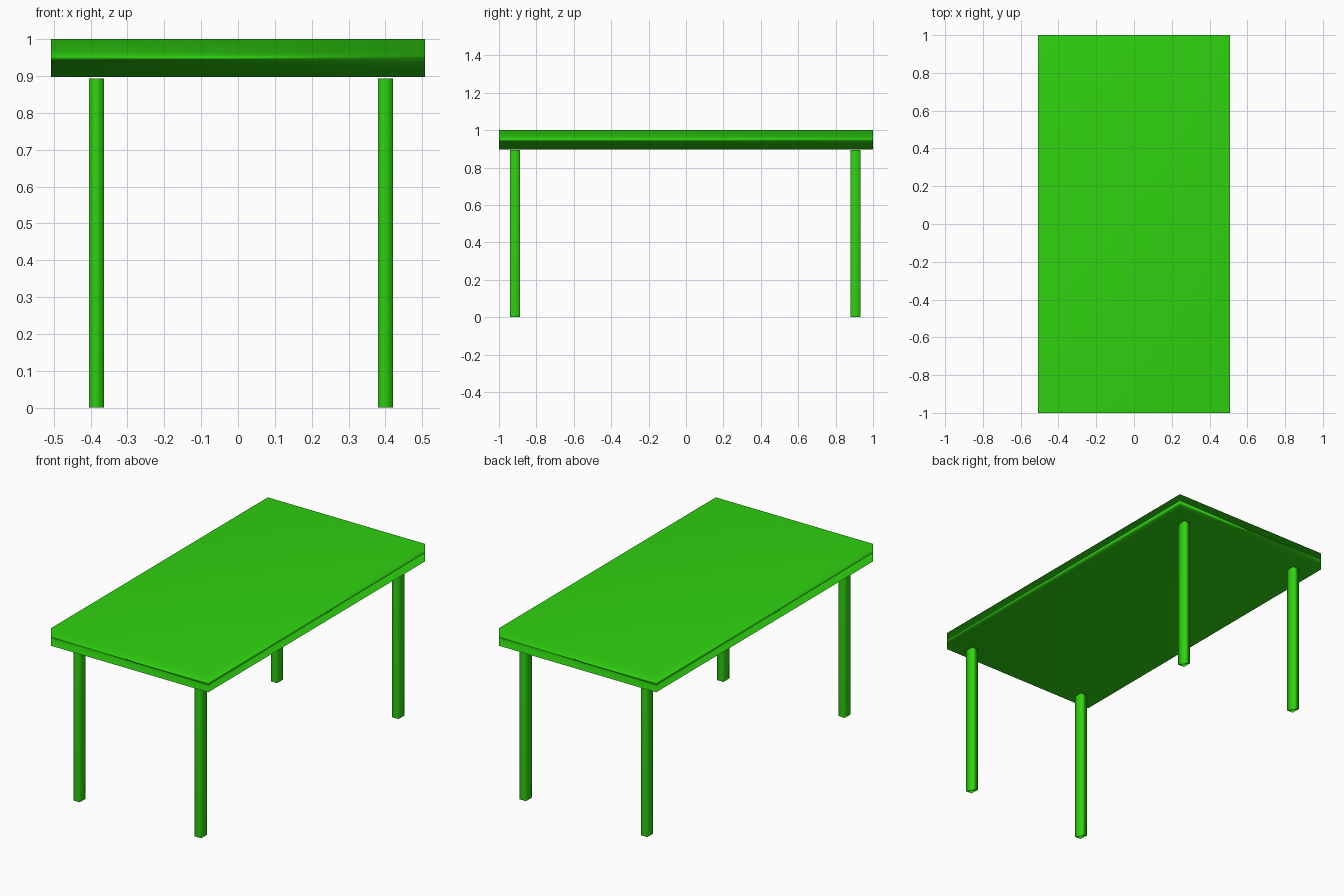
import bpy

cube = bpy.data.objects.get("Cube")
if cube:
    bpy.data.objects.remove(cube, do_unlink=True)

# Single flat green for the whole table
green = bpy.data.materials.new("bright_green")
green.use_nodes = True
color = (0.028, 0.65, 0.005, 1.0)
green.diffuse_color = color
green.node_tree.nodes["Principled BSDF"].inputs["Base Color"].default_value = color


def soft_box(name, center, size):
    """Box shaded smooth, its normals dominated by the larger faces."""
    bpy.ops.mesh.primitive_cube_add(size=1, location=center)
    box = bpy.context.object
    box.name = name
    box.scale = size
    bpy.ops.object.transform_apply(location=False, rotation=False, scale=True)
    bpy.ops.object.shade_smooth()
    normals = box.modifiers.new("area_normals", "WEIGHTED_NORMAL")
    normals.mode = "FACE_AREA"
    normals.weight = 50
    box.data.materials.append(green)
    return box


# Tabletop slab
soft_box("tabletop", (0, 0, 0.949), (1.016, 2.0, 0.102))

# Four slim legs, ending just short of the slab
leg_height = 0.893
for side, x in (("right", -0.384), ("left", 0.4)):
    for end, y in (("front", -0.914), ("back", 0.907)):
        soft_box(f"{end}_{side}_leg", (x, y, leg_height / 2),
                 (0.041, 0.054, leg_height))
